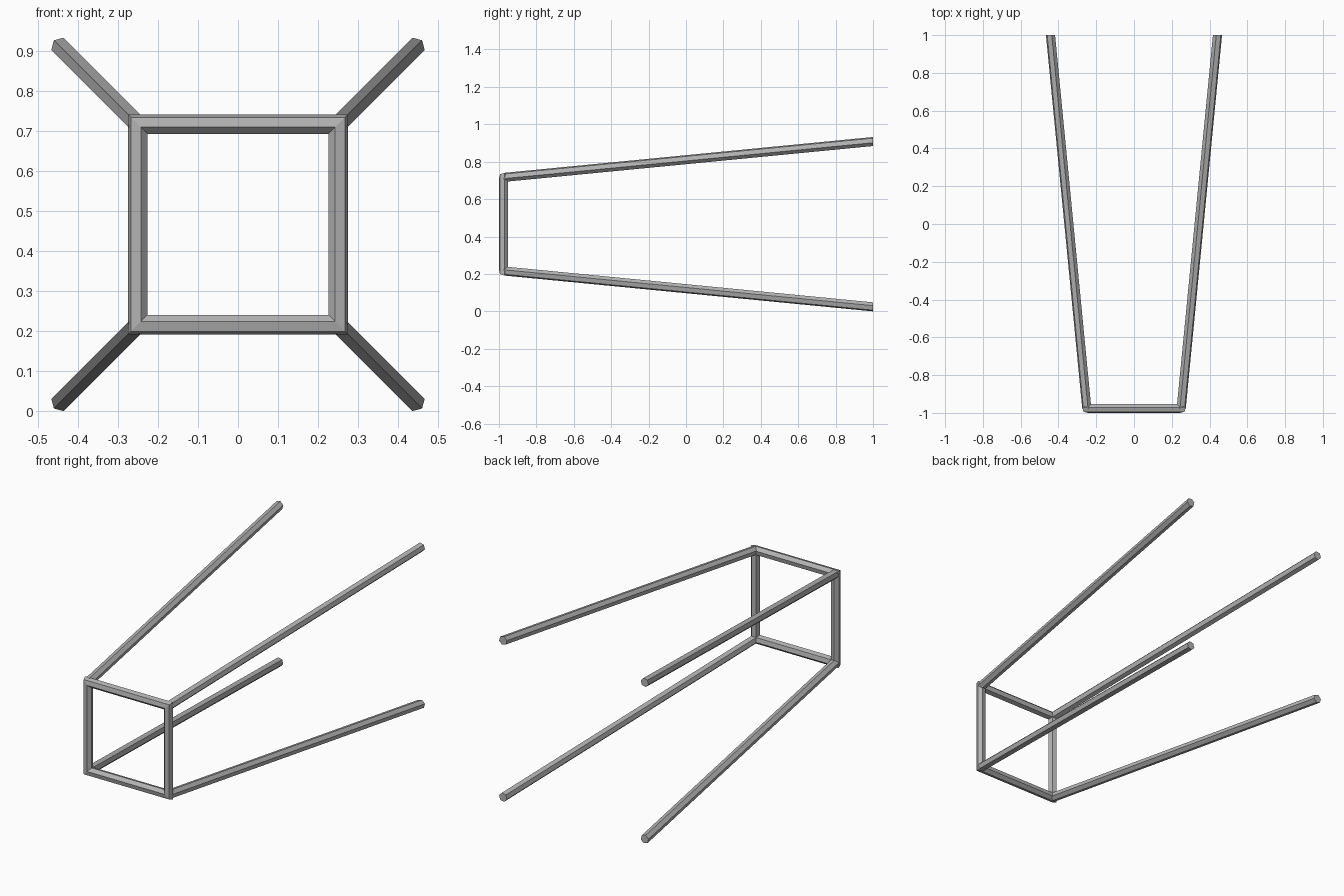
import bpy
import bmesh
from math import cos, sin, pi, radians

cube = bpy.data.objects.get("Cube")
if cube:
    bpy.data.objects.remove(cube, do_unlink=True)

R = 0.025            # rod radius
MID = 0.466          # height of the long axis
FRONT_Y, BACK_Y = -0.976, 1.0
FRONT_HALF, BACK_HALF = 0.25, 0.442
SIDES = 6
TILT = radians(13)   # roll of the frame rods

grey = bpy.data.materials.new("grey metal")
grey.use_nodes = True
colour = (0.45, 0.45, 0.45, 1)
grey.diffuse_color = colour
grey.node_tree.nodes["Principled BSDF"].inputs["Base Color"].default_value = colour


def loft(name, rings, closed):
    """Bridge successive rings into a flat-shaded rod or a closed loop."""
    bm = bmesh.new()
    rows = [[bm.verts.new(p) for p in ring] for ring in rings]
    pairs = list(zip(rows, rows[1:]))
    if closed:
        pairs.append((rows[-1], rows[0]))
    else:
        bm.faces.new(rows[0])
        bm.faces.new(rows[-1])
    for a, b in pairs:
        for i in range(SIDES):
            j = (i + 1) % SIDES
            bm.faces.new((a[i], a[j], b[j], b[i]))
    bmesh.ops.recalc_face_normals(bm, faces=bm.faces)
    mesh = bpy.data.meshes.new(name)
    bm.to_mesh(mesh)
    bm.free()
    mesh.materials.append(grey)
    obj = bpy.data.objects.new(name, mesh)
    bpy.context.collection.objects.link(obj)


# Front frame: four mitred hexagonal rods
def mitre(sx, sz):
    ring = []
    for k in range(SIDES):
        a = k * pi / 3 + TILT
        reach = FRONT_HALF + R * cos(a)
        ring.append((sx * reach, FRONT_Y + R * sin(a), MID + sz * reach))
    return ring


loft("front_frame", [mitre(*s) for s in ((-1, -1), (1, -1), (1, 1), (-1, 1))], True)


# Splayed legs: hexagonal rods with one edge facing diagonally outward
def leg_section(sx, sz, half, y):
    ring = []
    for k in range(SIDES):
        a = k * pi / 3 + pi / 4
        ring.append((sx * (half + R * cos(a)), y, MID + sz * (half + R * sin(a))))
    return ring


for side, sx in (("left", 1), ("right", -1)):
    for level, sz in (("upper", 1), ("lower", -1)):
        loft(f"{level}_{side}_leg",
             [leg_section(sx, sz, FRONT_HALF, FRONT_Y),
              leg_section(sx, sz, BACK_HALF, BACK_Y)], False)
